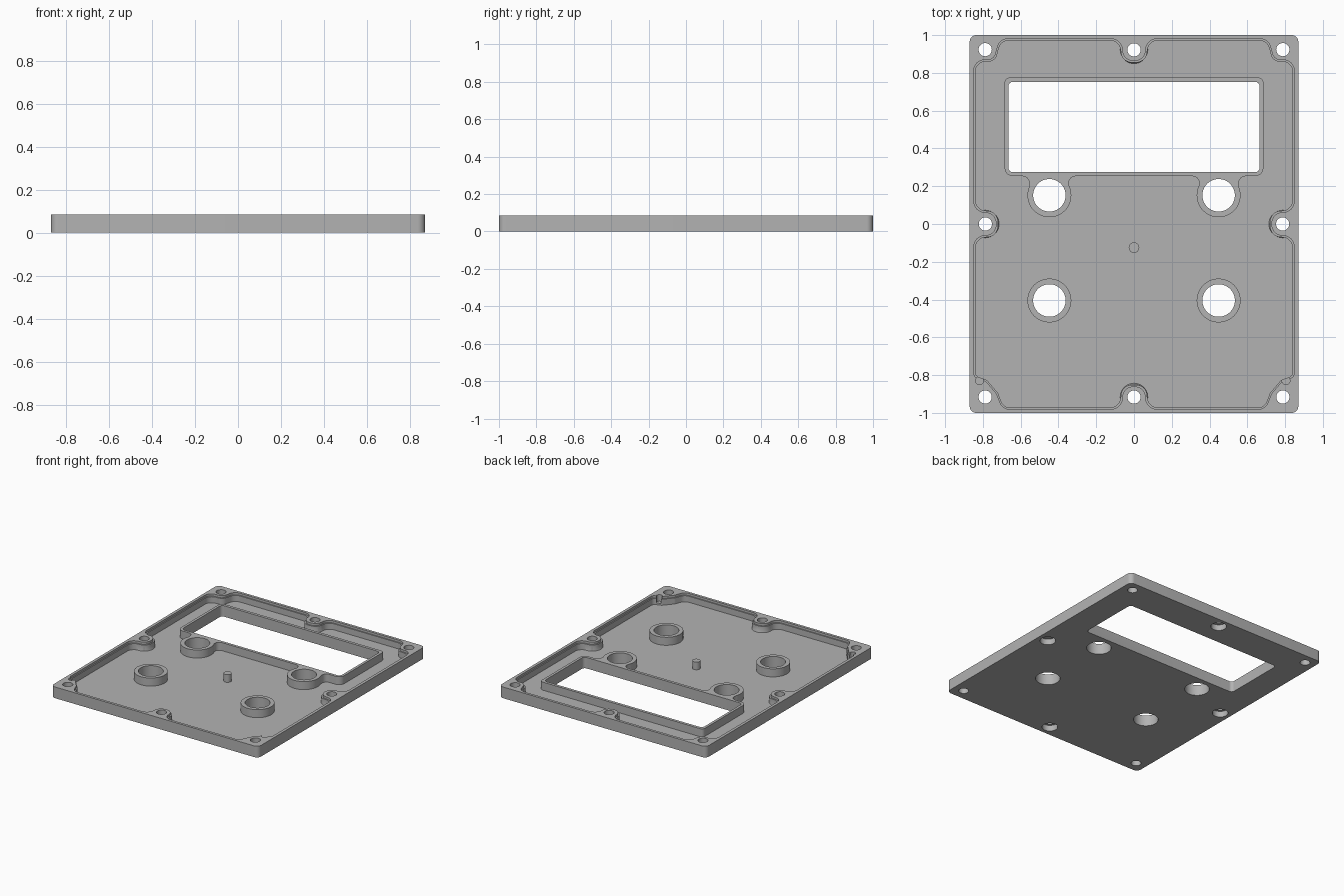
import bpy, bmesh, math
from mathutils import Vector

cube = bpy.data.objects.get("Cube")
if cube:
    bpy.data.objects.remove(cube, do_unlink=True)

grey = bpy.data.materials.new("plain grey")
grey.use_nodes = True
colour = (0.45, 0.45, 0.45, 1)
grey.diffuse_color = colour
grey.node_tree.nodes["Principled BSDF"].inputs["Base Color"].default_value = colour

TOP, FLOOR = 0.085, 0.022


def offset(corners, d):
    """Move every edge of a clockwise outline outwards by d."""
    out = []
    for i, (x, y, r) in enumerate(corners):
        p = Vector((x, y))
        a = (p - Vector(corners[i - 1][:2])).normalized()
        b = (Vector(corners[(i + 1) % len(corners)][:2]) - p).normalized()
        na, nb = Vector((-a.y, a.x)), Vector((-b.y, b.x))
        m = p + (na + nb) * d / (1 + na.dot(nb))
        out.append((m.x, m.y, r))
    return out


def rounded(corners, steps=8):
    """Replace each (x, y, radius) corner by an arc."""
    pts = []
    for i, (x, y, r) in enumerate(corners):
        p = Vector((x, y))
        u = (Vector(corners[i - 1][:2]) - p).normalized()
        v = (Vector(corners[(i + 1) % len(corners)][:2]) - p).normalized()
        half = u.angle(v) / 2
        centre = p + (u + v).normalized() * r / math.sin(half)
        start = p + u * r / math.tan(half) - centre
        end = p + v * r / math.tan(half) - centre
        sweep = start.angle_signed(end)
        for k in range(steps + 1):
            t = -sweep * k / steps
            c, s = math.cos(t), math.sin(t)
            pts.append(centre + Vector((start.x * c - start.y * s, start.x * s + start.y * c)))
    return pts


def add(name, bm):
    bmesh.ops.recalc_face_normals(bm, faces=bm.faces)
    mesh = bpy.data.meshes.new(name)
    bm.to_mesh(mesh)
    bm.free()
    mesh.materials.append(grey)
    ob = bpy.data.objects.new(name, mesh)
    bpy.context.collection.objects.link(ob)
    return ob


def prism(name, pts, z0, z1):
    bm = bmesh.new()
    face = bm.faces.new([bm.verts.new((p[0], p[1], z0)) for p in pts])
    new = bmesh.ops.extrude_face_region(bm, geom=[face])["geom"]
    bmesh.ops.translate(bm, vec=(0, 0, z1 - z0),
                        verts=[v for v in new if isinstance(v, bmesh.types.BMVert)])
    return add(name, bm)


def rod(name, x, y, r, z0, z1, r_top=None, sides=40):
    bm = bmesh.new()
    bmesh.ops.create_cone(bm, cap_ends=True, segments=sides, radius1=r,
                          radius2=r if r_top is None else r_top, depth=z1 - z0)
    bmesh.ops.translate(bm, vec=(x, y, (z0 + z1) / 2), verts=bm.verts)
    return add(name, bm)


def combine(target, tool, operation):
    mod = target.modifiers.new("combine", "BOOLEAN")
    mod.operation, mod.solver, mod.object = operation, "EXACT", tool
    dg = bpy.context.evaluated_depsgraph_get()
    mesh = bpy.data.meshes.new_from_object(target.evaluated_get(dg))
    target.modifiers.clear()
    target.data = mesh
    bpy.data.objects.remove(tool, do_unlink=True)


def mirror_x(half):
    return half + [(-x, y, r) for x, y, r in reversed(half)]


def box(x, y0, y1, r):
    return mirror_x([(x, y1, r), (x, y0, r)])


# Base plate
plate = prism("cover_plate", rounded(box(0.87, -1, 1, 0.035)), 0, TOP)

# Pocket that flows around the screw lobes, with a fine ledge at the top
pocket = mirror_x([
    (0.07, 0.855, 0.058), (0.07, 0.972, 0.058), (0.705, 0.972, 0.055),
    (0.735, 0.86, 0.045), (0.84, 0.86, 0.055),
    (0.84, 0.07, 0.058), (0.72, 0.07, 0.058), (0.72, -0.07, 0.058), (0.84, -0.07, 0.058),
    (0.84, -0.805, 0.03), (0.78, -0.825, 0.03), (0.72, -0.895, 0.03), (0.69, -0.972, 0.05),
    (0.07, -0.972, 0.058), (0.07, -0.852, 0.058)])
combine(plate, prism("pocket_cut", rounded(pocket), FLOOR, TOP + 0.1), "DIFFERENCE")
combine(plate, prism("ledge_cut", rounded(offset(pocket, 0.008)), 0.068, TOP + 0.1), "DIFFERENCE")

# Flared feet of the edge screw lobes
edge_screws = [(0, 0.922), (0, -0.916), (0.787, 0), (-0.787, 0)]
for x, y in edge_screws:
    combine(plate, rod("lobe_foot", x, y, 0.077, 0.01, 0.05, 0.064), "UNION")

# Window rim with necks that run into the upper bosses
rim = mirror_x([(0.685, 0.775, 0.025), (0.685, 0.253, 0.045), (0.555, 0.253, 0.035),
                (0.555, 0.15, 0.005), (0.345, 0.15, 0.005), (0.345, 0.253, 0.035)])
combine(plate, prism("window_rim", rounded(rim), 0.01, 0.083), "UNION")

# Button bosses
bosses = [(sx * 0.448, y) for sx in (-1, 1) for y in (0.152, -0.405)]
for x, y in bosses:
    combine(plate, rod("button_boss", x, y, 0.116, 0.01, 0.083, sides=64), "UNION")

# Centre peg
combine(plate, rod("centre_peg", 0, -0.125, 0.028, 0.01, 0.08, sides=24), "UNION")

# Openings: window, buttons, screws with counterbores, blind pin holes
combine(plate, prism("window_cut", rounded(box(0.665, 0.274, 0.753, 0.025)), -0.1, 0.2), "DIFFERENCE")
for x, y in bosses:
    combine(plate, rod("button_cut", x, y, 0.086, -0.1, 0.2, sides=64), "DIFFERENCE")
for x, y in edge_screws + [(sx * 0.788, y) for sx in (-1, 1) for y in (0.923, -0.916)]:
    combine(plate, rod("screw_cut", x, y, 0.035, -0.1, 0.2), "DIFFERENCE")
for x, y in edge_screws:
    combine(plate, rod("counterbore", x, y, 0.055, -0.1, 0.045), "DIFFERENCE")
for x in (-0.818, 0.805):
    combine(plate, rod("pin_cut", x, -0.83, 0.021, 0.035, 0.2, sides=24), "DIFFERENCE")

# Smooth arcs, crisp edges
bpy.ops.object.select_all(action="DESELECT")
plate.select_set(True)
bpy.context.view_layer.objects.active = plate
bpy.ops.object.shade_smooth_by_angle(angle=math.radians(30))
